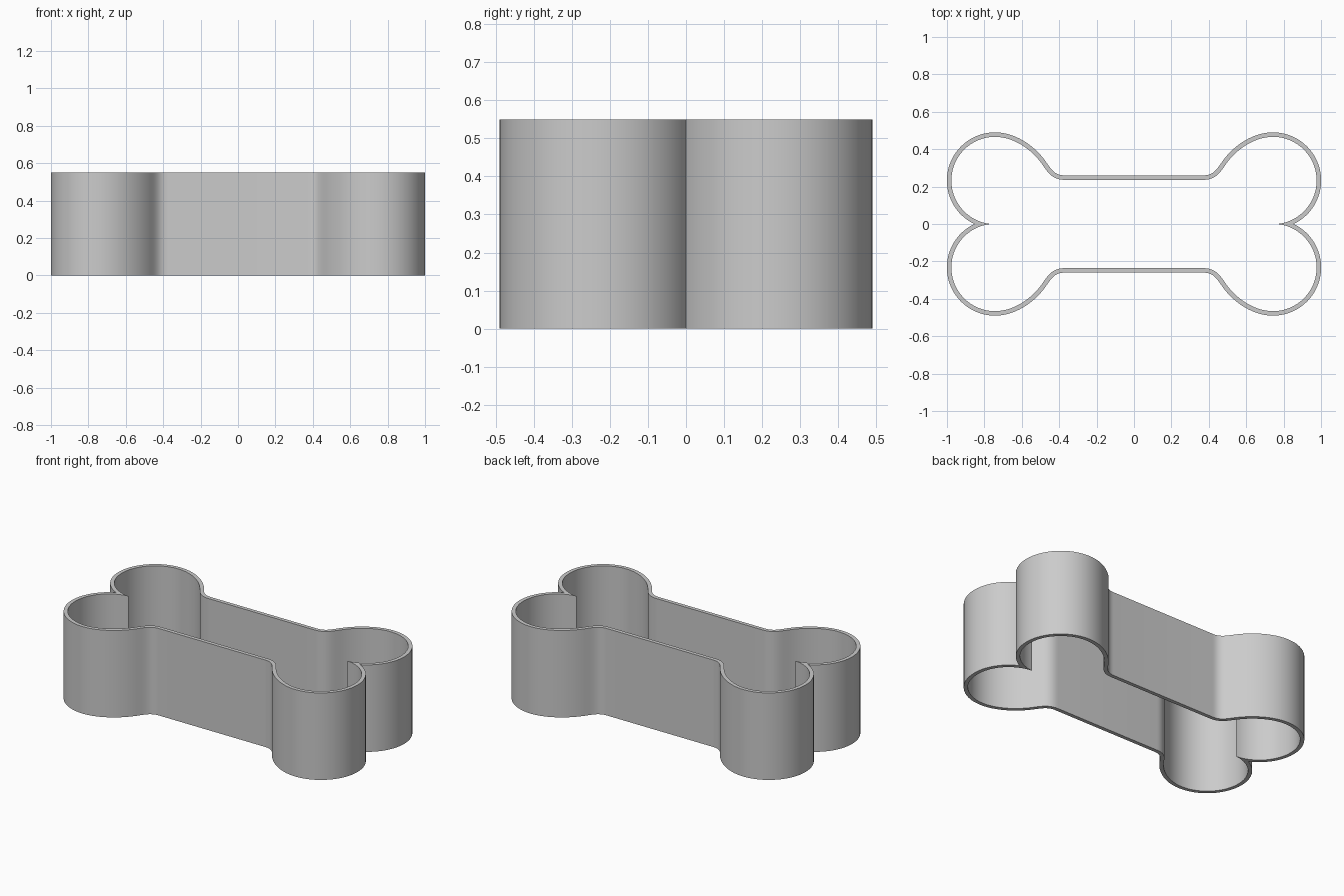
import bpy, bmesh, math
from mathutils import Vector
from mathutils.geometry import interpolate_bezier

cube = bpy.data.objects.get("Cube")
if cube:
    bpy.data.objects.remove(cube, do_unlink=True)

HEIGHT, WALL = 0.55, 0.024
CENTRE, RADIUS = Vector((0.743, 0.2325)), 0.2575

grey = bpy.data.materials.new("plain_grey")
grey.use_nodes = True
colour = (0.6, 0.6, 0.6, 1)
grey.diffuse_color = colour
grey.node_tree.nodes["Principled BSDF"].inputs["Base Color"].default_value = colour


def lobe_arc(radius, steps=48):
    """Arc from the top of the lobe round to the notch on the long axis."""
    end = -math.asin(CENTRE.y / radius)
    angles = [math.pi / 2 + (end - math.pi / 2) * i / steps for i in range(steps + 1)]
    arc = [CENTRE + radius * Vector((math.cos(a), math.sin(a))) for a in angles]
    arc[-1].y = 0
    return arc


def neck_curve():
    """Fillet out of the straight side, then the shoulder up to the lobe."""
    fillet = [(0.37, 0.26), (0.43, 0.26), (0.445, 0.298), (0.48, 0.345)]
    shoulder = [(0.48, 0.345), (0.54, 0.425), (0.64, 0.49), (0.743, 0.49)]
    path = []
    for knots in (fillet, shoulder):
        path += [p.to_2d() for p in interpolate_bezier(*[Vector(k) for k in knots], 17)][:-1]
    return path


def inset(path, nxt):
    """Offset an open path inwards by the wall thickness."""
    full = path + [nxt]
    result = []
    for i, p in enumerate(path):
        t = (full[i + 1] - full[max(i - 1, 0)]).normalized()
        if i == 0:
            t = Vector((1, 0))
        result.append(p + WALL * Vector((t.y, -t.x)))
    return result


def full_loop(quarter):
    """Mirror a quarter outline into a closed outline."""
    half = quarter + [Vector((p.x, -p.y)) for p in reversed(quarter[:-1])]
    return half + [Vector((-p.x, p.y)) for p in reversed(half)]


neck = neck_curve()
outer_arc = lobe_arc(RADIUS)
outer = full_loop(neck + outer_arc)
inner = full_loop(inset(neck, outer_arc[0]) + lobe_arc(RADIUS - WALL))

# Bone-shaped wall: flat ring, extruded upwards
bm = bmesh.new()
rings = [[bm.verts.new((p.x, p.y, 0)) for p in loop] for loop in (outer, inner)]
count = len(outer)
for i in range(count):
    j = (i + 1) % count
    bm.faces.new((rings[0][i], rings[0][j], rings[1][j], rings[1][i]))
top = bmesh.ops.extrude_face_region(bm, geom=bm.faces[:])["geom"]
bmesh.ops.translate(bm, vec=(0, 0, HEIGHT), verts=[v for v in top if isinstance(v, bmesh.types.BMVert)])
bmesh.ops.recalc_face_normals(bm, faces=bm.faces)

mesh = bpy.data.meshes.new("bone_cutter_wall")
bm.to_mesh(mesh)
bm.free()
mesh.materials.append(grey)
wall = bpy.data.objects.new("bone_cutter_wall", mesh)
bpy.context.collection.objects.link(wall)
bpy.context.view_layer.objects.active = wall
wall.select_set(True)
bpy.ops.object.shade_smooth_by_angle(angle=math.radians(30))
